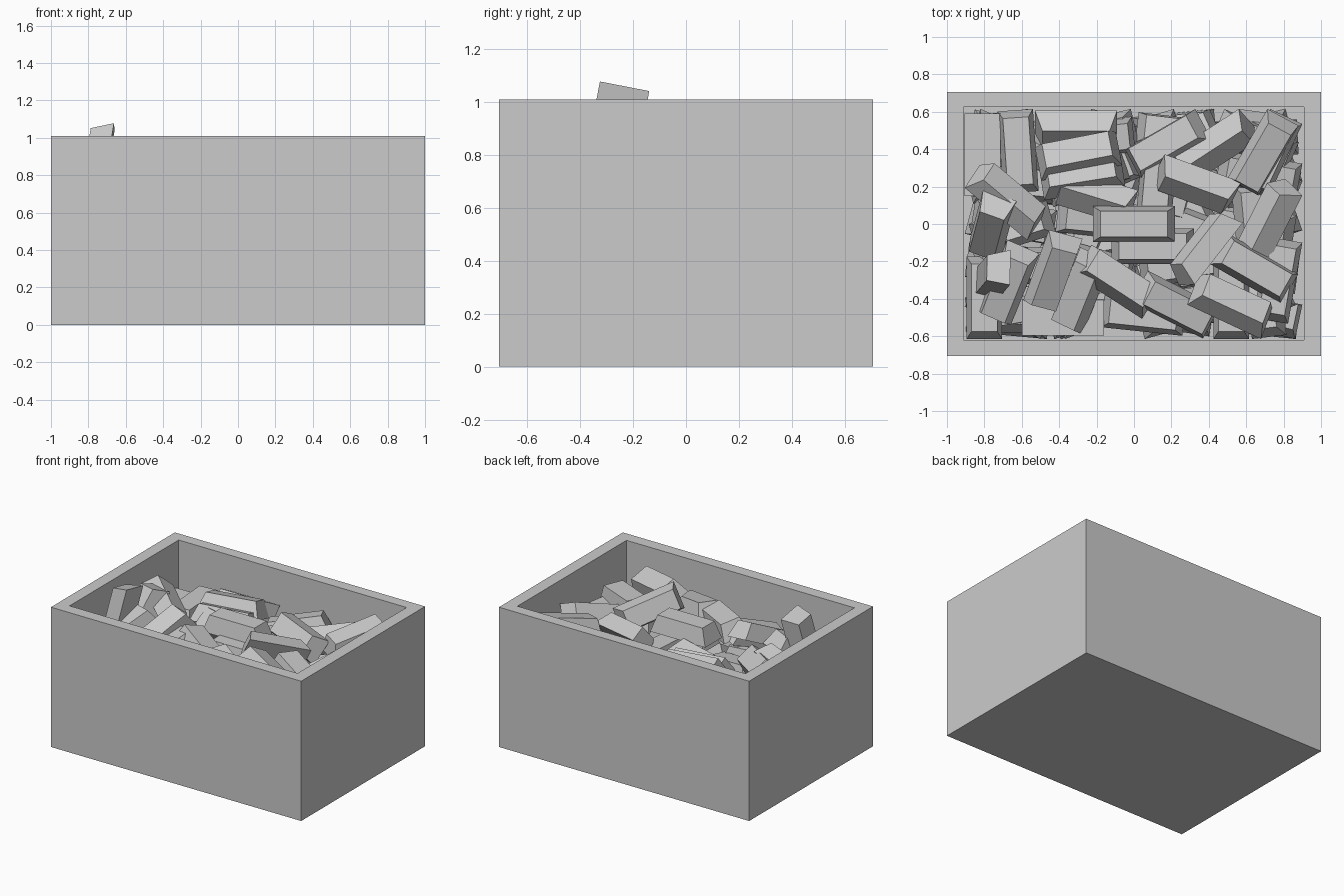
import bpy, bmesh, random
from math import radians
from mathutils import Euler, Vector

if "Cube" in bpy.data.objects:
    bpy.data.objects.remove(bpy.data.objects["Cube"])

random.seed(4)
X0, X1, Y0, Y1, FLOOR = -0.905, 0.9, -0.615, 0.615, 0.09


def finish(name, bm):
    bmesh.ops.recalc_face_normals(bm, faces=bm.faces)
    me = bpy.data.meshes.new(name)
    bm.to_mesh(me)
    bm.free()
    ob = bpy.data.objects.new(name, me)
    bpy.context.collection.objects.link(ob)
    return ob


# open crate: block with an inset, sunken top
bm = bmesh.new()
bmesh.ops.create_cube(bm, size=1)
for v in bm.verts:
    v.co = (v.co.x * 2, v.co.y * 1.414, (v.co.z + 0.5) * 1.01)
bm.normal_update()
top = max(bm.faces, key=lambda f: f.calc_center_median().z)
bmesh.ops.inset_region(bm, faces=[top], thickness=0.05)
for v in top.verts:
    v.co.x = 0.91 if v.co.x > 0 else -0.912
    v.co.y = 0.625 if v.co.y > 0 else -0.62
ext = bmesh.ops.extrude_discrete_faces(bm, faces=[top])
for v in ext['faces'][0].verts:
    v.co.z = FLOOR
finish("crate", bm)

# shared tapered ingot mesh
L, W, H = 0.22, 0.095, 0.06
bm = bmesh.new()
bmesh.ops.create_cube(bm, size=2)
for v in bm.verts:
    t = v.co.z > 0
    v.co = (v.co.x * (L - 0.04 * t), v.co.y * (W - 0.026 * t), v.co.z * H)
proto = finish("ingot", bm)
bar_mesh = proto.data
bpy.data.objects.remove(proto)


def ingot(name, x, y, z, yaw, pitch=0, roll=0):
    """Place one ingot and push it back inside the crate walls."""
    ob = bpy.data.objects.new(name, bar_mesh)
    bpy.context.collection.objects.link(ob)
    e = Euler((radians(roll), radians(pitch), radians(yaw)))
    pts = [e.to_matrix() @ v.co + Vector((x, y, z)) for v in bar_mesh.vertices]
    x += max(0, X0 - min(p.x for p in pts)) - max(0, max(p.x for p in pts) - X1)
    y += max(0, Y0 - min(p.y for p in pts)) - max(0, max(p.y for p in pts) - Y1)
    z += max(0, FLOOR - min(p.z for p in pts))
    ob.location, ob.rotation_euler = (x, y, z), e


# buried layers
for layer in range(4):
    for i in range(4):
        for j in range(5):
            ingot("buried_ingot",
                  -0.66 + 0.44 * i + random.uniform(-.04, .04),
                  -0.48 + 0.24 * j + random.uniform(-.03, .03),
                  0.155 + 0.13 * layer,
                  random.uniform(-25, 25) + 90 * (random.random() < 0.15),
                  random.uniform(-9, 9), random.uniform(-12, 12))

# half-covered ingots: x, y, z, yaw
for b in [(-0.62, 0.39, 0.70, 94),
          (0.05, -0.48, 0.66, -6), (0.1, -0.12, 0.76, 0), (0.12, 0.2, 0.72, 85),
          (0.52, -0.42, 0.66, 90), (0.8, -0.3, 0.7, 80), (-0.8, -0.42, 0.64, 90),
          (0.84, 0.38, 0.72, 65)]:
    ingot("middle_ingot", *b)
# two lying upside down
ingot("middle_ingot", -0.81, 0.37, 0.62, 90, 0, 180)
ingot("middle_ingot", -0.38, -0.5, 0.62, 0, 0, 180)

# ingots on top of the pile: x, y, z, yaw, pitch, roll
for b in [
    (0.0, 0.0, 0.87, 0, 0, 0),
    (0.69, 0.37, 0.84, 60, -12, 8),
    (0.33, 0.2, 0.81, -20, 5, 52),
    (0.37, -0.12, 0.85, 52, 18, -70),
    (0.65, -0.24, 0.80, -30, 6, -4),
    (0.53, -0.43, 0.86, -25, 8, -28),
    (0.23, -0.44, 0.79, -27, 12, 4),
    (-0.08, -0.3, 0.82, -33, 5, -14),
    (-0.3, -0.37, 0.76, 68, -20, -12),
    (-0.43, -0.27, 0.82, 70, -25, 12),
    (-0.68, -0.33, 0.79, 68, -22, -4),
    (-0.755, -0.27, 0.855, 50, -76, -52),
    (-0.77, -0.02, 0.76, 75, -52, -6),
    (-0.67, 0.14, 0.82, -40, 8, -40),
    (-0.31, 0.5, 0.73, 0, 0, 50),
    (-0.3, 0.38, 0.8, 11, 0, -18),
    (0.17, 0.44, 0.76, 30, -10, -10),
    (0.76, 0.02, 0.76, 63, -15, -50),
]:
    ingot("top_ingot", *b)
ingot("top_ingot", 0.44, 0.42, 0.75, 33, -8, 48)
ingot("top_ingot", -0.22, 0.14, 0.74, -17, 0, 45)
ingot("top_ingot", -0.28, 0.27, 0.76, 9, 0, -20)
